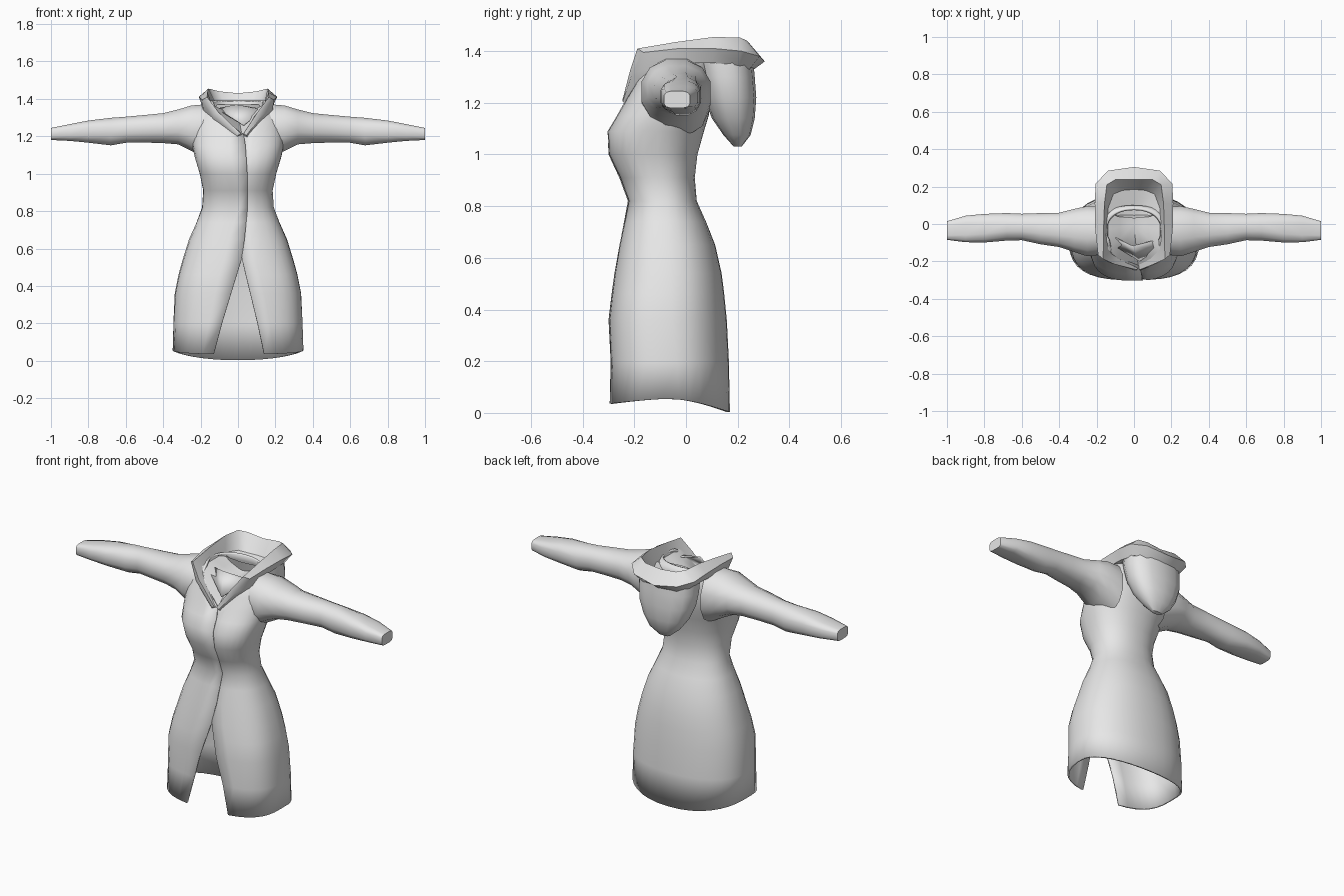
import bpy, bmesh, math

cube = bpy.data.objects.get("Cube")
if cube:
    bpy.data.objects.remove(cube, do_unlink=True)

grey = bpy.data.materials.new("plain_grey_cloth")
grey.use_nodes = True
grey.diffuse_color = (0.8, 0.8, 0.8, 1)
grey.node_tree.nodes["Principled BSDF"].inputs["Base Color"].default_value = (0.8, 0.8, 0.8, 1)


def make(name, verts, faces, recalc=True, angle=40):
    """Create a smooth shaded cloth part."""
    mesh = bpy.data.meshes.new(name)
    mesh.from_pydata(verts, [], faces)
    if recalc:
        bm = bmesh.new()
        bm.from_mesh(mesh)
        bmesh.ops.recalc_face_normals(bm, faces=bm.faces)
        bm.to_mesh(mesh)
        bm.free()
    mesh.materials.append(grey)
    ob = bpy.data.objects.new(name, mesh)
    bpy.context.collection.objects.link(ob)
    bpy.ops.object.select_all(action='DESELECT')
    bpy.context.view_layer.objects.active = ob
    ob.select_set(True)
    bpy.ops.object.shade_smooth_by_angle(angle=math.radians(angle))
    return ob


def grid_faces(rows, cols, closed):
    """Quads joining consecutive rows of points."""
    faces = []
    for r in range(rows - 1):
        for c in range(cols if closed else cols - 1):
            d = (c + 1) % cols
            faces.append((r * cols + c, r * cols + d, (r + 1) * cols + d, (r + 1) * cols + c))
    return faces


def power(v, e):
    return math.copysign(abs(v) ** (2 / e), v)


def lerp_table(table, z):
    for (z0, v0), (z1, v1) in zip(table, table[1:]):
        if z <= z1:
            return v0 + (v1 - v0) * max(0, z - z0) / (z1 - z0)
    return table[-1][1]


# Coat body: rings of height, half width, front y, back y, front squareness
RINGS = [
    (0.055, 0.350, -0.300, 0.170, 2.9),
    (0.20, 0.346, -0.293, 0.166, 2.9),
    (0.36, 0.338, -0.300, 0.158, 2.9),
    (0.46, 0.318, -0.288, 0.148, 2.8),
    (0.54, 0.296, -0.277, 0.138, 2.6),
    (0.65, 0.262, -0.258, 0.113, 2.5),
    (0.74, 0.222, -0.240, 0.078, 2.4),
    (0.82, 0.192, -0.225, 0.042, 2.3),
    (0.91, 0.186, -0.258, 0.034, 2.4),
    (1.00, 0.205, -0.300, 0.045, 2.6),
    (1.09, 0.232, -0.304, 0.070, 2.7),
    (1.15, 0.245, -0.268, 0.088, 2.6),
    (1.21, 0.252, -0.235, 0.098, 2.5),
    (1.28, 0.245, -0.200, 0.102, 2.5),
    (1.35, 0.205, -0.175, 0.100, 2.4),
    (1.39, 0.150, -0.150, 0.085, 2.2),
]
# Opening edges by height: split skirt, wavy seam, V neck
LEFT_EDGE = [(0.055, 0.14), (0.54, 0.022), (0.65, 0.005), (0.82, 0.02), (1.0, 0.02),
             (1.15, 0.01), (1.21, 0.03), (1.28, 0.085), (1.35, 0.135), (1.39, 0.135)]
RIGHT_EDGE = [(0.055, -0.13), (0.54, 0.018), (0.65, 0.035), (0.82, 0.052), (1.0, 0.05),
              (1.15, 0.04), (1.21, 0.03), (1.28, -0.06), (1.35, -0.12), (1.39, -0.135)]
COLS = 33
verts = []
for i, (z, a, yf, yb, e) in enumerate(RINGS):
    yc = (yf + yb) / 2

    def edge_angle(x):
        return math.asin(math.copysign(min(1, abs(x) / a) ** (e / 2), x))
    start = -math.pi / 2 + edge_angle(lerp_table(LEFT_EDGE, z))
    end = 1.5 * math.pi + edge_angle(lerp_table(RIGHT_EDGE, z))
    for c in range(COLS):
        t = start + (end - start) * c / (COLS - 1)
        s, k = math.sin(t), math.cos(t)
        ex = e if s < 0 else 2.2
        x, y = a * power(k, ex), yc + (yb - yf) / 2 * power(s, ex)
        if c == 0 and 0.55 < z < 1.2:
            y += 0.018                      # the left panel tucks under the right
        dz = 0
        if i == 0:                          # hem dips at the back and front
            dz = -0.052 * s ** 1.5 if s > 0 else -0.02 * abs(s)
        verts.append((x, y, z + dz))
body = make("coat_body", verts, grid_faces(len(RINGS), COLS, False), recalc=False)
shell = body.modifiers.new("cloth_thickness", 'SOLIDIFY')
shell.thickness = 0.012
shell.offset = -1

# Sleeves: x, top z, bottom z, front y, back y
SLEEVE = [
    (0.16, 1.375, 1.07, -0.165, 0.095), (0.25, 1.367, 1.12, -0.175, 0.098),
    (0.32, 1.345, 1.155, -0.152, 0.083), (0.40, 1.325, 1.162, -0.125, 0.062),
    (0.50, 1.315, 1.165, -0.110, 0.060), (0.60, 1.306, 1.164, -0.088, 0.056),
    (0.68, 1.300, 1.150, -0.090, 0.060), (0.80, 1.285, 1.165, -0.100, 0.055),
    (0.90, 1.265, 1.175, -0.098, 0.045), (1.00, 1.245, 1.180, -0.085, 0.015),
]
SIDES = 12
for side, name in ((1, "left_sleeve"), (-1, "right_sleeve")):
    verts = []
    for x, zt, zb, yf, yb in SLEEVE:
        e = 2.3 + 1.7 * max(0, x - 0.7) / 0.3   # squarer towards the cuff
        for c in range(SIDES):
            t = 2 * math.pi * (c + 0.5) / SIDES
            verts.append((side * x, (yf + yb) / 2 + (yb - yf) / 2 * power(math.cos(t), e) * 1.01,
                          (zt + zb) / 2 + (zt - zb) / 2 * power(math.sin(t), e) * 1.01))
    faces = grid_faces(len(SLEEVE), SIDES, True)
    n = len(verts)
    faces.append(tuple(range(n - SIDES, n)))    # flat cuff end
    make(name, verts, faces)

# Hood brim: inner, top, outer and under points from the V neck to the nape
BRIM = [
    ((0.02, -0.222, 1.20), (0.03, -0.245, 1.215), (0.045, -0.245, 1.205), (0.05, -0.232, 1.19)),
    ((0.09, -0.185, 1.31), (0.105, -0.215, 1.33), (0.13, -0.208, 1.315), (0.13, -0.175, 1.285)),
    ((0.14, -0.135, 1.37), (0.165, -0.188, 1.41), (0.192, -0.165, 1.395), (0.185, -0.125, 1.335)),
    ((0.14, -0.03, 1.37), (0.163, -0.04, 1.435), (0.207, -0.03, 1.41), (0.185, -0.02, 1.355)),
    ((0.14, 0.08, 1.37), (0.158, 0.11, 1.455), (0.21, 0.11, 1.41), (0.18, 0.10, 1.355)),
    ((0.11, 0.16, 1.36), (0.145, 0.21, 1.452), (0.205, 0.215, 1.40), (0.165, 0.20, 1.345)),
    ((0.06, 0.18, 1.35), (0.10, 0.237, 1.44), (0.14, 0.285, 1.38), (0.11, 0.245, 1.33)),
    ((0.0, 0.185, 1.35), (0.0, 0.237, 1.43), (0.0, 0.305, 1.36), (0.0, 0.25, 1.32)),
]


def mirrored(station, shift):
    return [(shift - x, y, z) for x, y, z in station]


stations = BRIM + [mirrored(BRIM[i], 0.045 if i == 0 else 0) for i in range(6, -1, -1)]
verts = [p for st in stations for p in st]
faces = grid_faces(len(stations), 4, True)
faces += [(0, 1, 2, 3), tuple(range(len(verts) - 4, len(verts)))]
make("hood_brim", verts, faces, angle=50)

# Hood lining: sunken floor inside the brim
inner = [st[0] for st in stations]
mid = [(x * 0.55, y * 0.6, z * 0.5 + 0.655) for x, y, z in inner]
n = len(inner)
faces = grid_faces(2, n, True) + [(n + i, n + (i + 1) % n, 2 * n) for i in range(n)]
make("hood_lining", inner + mid + [(0.0, 0.0, 1.30)], faces)

# Folded flap in the neck opening
fold = make("neck_fold", [(-0.11, -0.07, 1.35), (-0.01, -0.12, 1.37), (0.11, -0.09, 1.35),
                          (0.13, -0.13, 1.34), (0.03, -0.20, 1.26), (-0.10, -0.12, 1.34)],
            [(0, 1, 4, 5), (1, 2, 3, 4)])
fold.modifiers.new("fold_thickness", 'SOLIDIFY').thickness = 0.006

# Hanging hood bag: z, half width, inner y, outer y
BAG = [(1.37, 0.175, 0.03, 0.26), (1.30, 0.178, 0.05, 0.266), (1.22, 0.168, 0.07, 0.272),
       (1.14, 0.135, 0.10, 0.266), (1.075, 0.09, 0.145, 0.25), (1.03, 0.035, 0.185, 0.215)]
verts = []
for z, a, y0, y1 in BAG:
    for c in range(14):
        t = 2 * math.pi * c / 14 + math.pi / 2
        verts.append((a * power(math.cos(t), 2.4), (y0 + y1) / 2 + (y1 - y0) / 2 * power(math.sin(t), 2.4), z))
faces = grid_faces(len(BAG), 14, True) + [tuple(range(len(verts) - 14, len(verts)))]
make("hood_bag", verts, faces)
